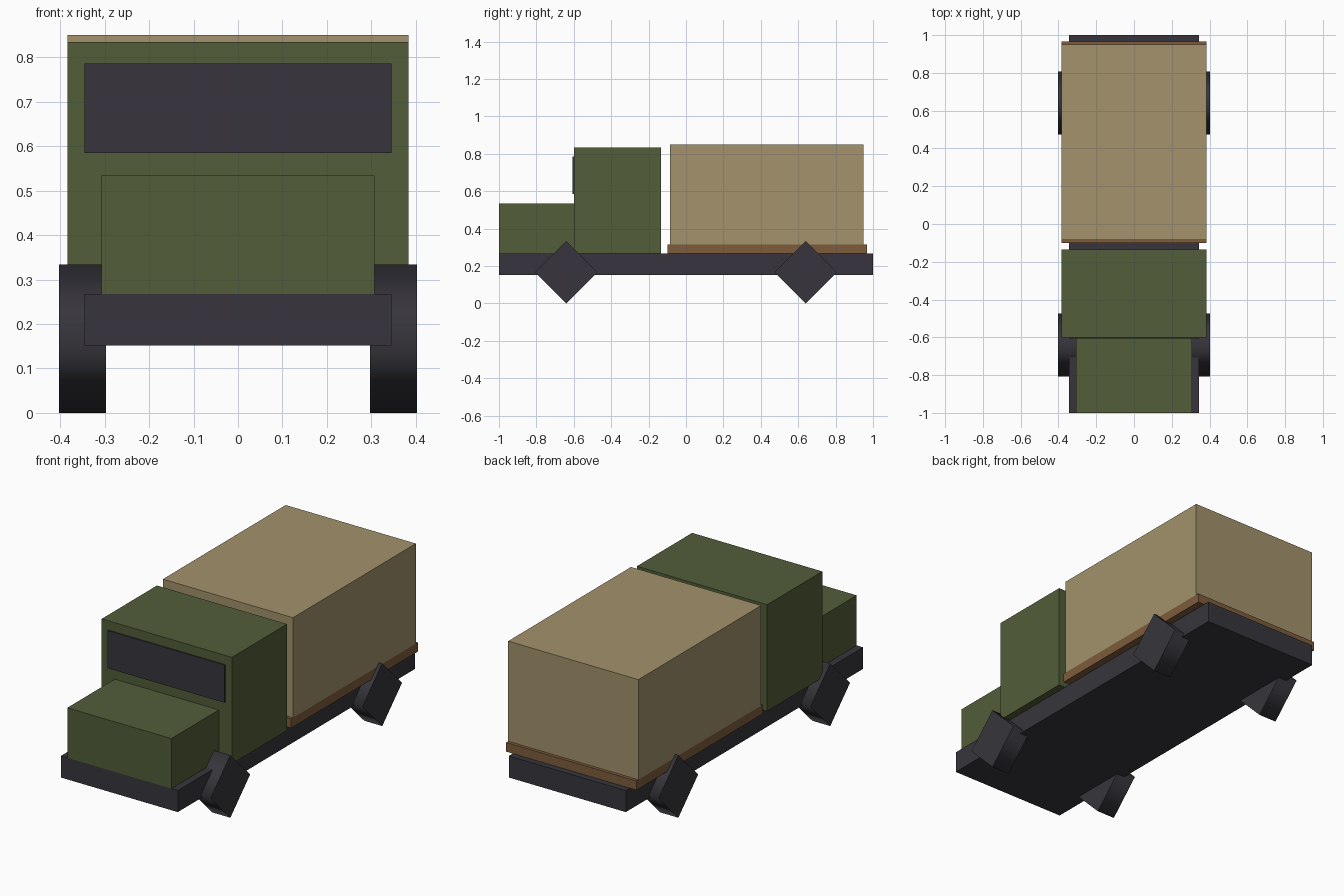
import bpy, bmesh, math
from mathutils import Matrix

cube = bpy.data.objects.get("Cube")
if cube:
    bpy.data.objects.remove(cube, do_unlink=True)


def material(name, rgb):
    mat = bpy.data.materials.new(name)
    mat.use_nodes = True
    color = (*rgb, 1.0)
    mat.diffuse_color = color
    mat.node_tree.nodes["Principled BSDF"].inputs["Base Color"].default_value = color
    return mat


green = material("olive green", (0.084, 0.109, 0.041))
dark = material("dark grey", (0.038, 0.036, 0.045))
tan = material("canvas tan", (0.366, 0.287, 0.147))
brown = material("wood brown", (0.205, 0.107, 0.045))


def add_object(name, bm, mat):
    mesh = bpy.data.meshes.new(name)
    bm.to_mesh(mesh)
    bm.free()
    mesh.materials.append(mat)
    obj = bpy.data.objects.new(name, mesh)
    bpy.context.collection.objects.link(obj)
    return obj


def box(name, half_width, y, z, mat):
    """Box centred on x = 0, spanning the y and z ranges."""
    bm = bmesh.new()
    size = Matrix.Diagonal((2 * half_width, y[1] - y[0], z[1] - z[0], 1))
    place = Matrix.Translation((0, sum(y) / 2, sum(z) / 2))
    bmesh.ops.create_cube(bm, size=1, matrix=place @ size)
    return add_object(name, bm, mat)


def wheel(name, x, y, radius=0.167, width=0.106):
    """Four-sided wheel standing on a corner, smooth tread and flat caps."""
    bm = bmesh.new()
    bmesh.ops.create_cone(bm, cap_ends=True, segments=4, radius1=radius,
                          radius2=radius, depth=width)
    # Put the corners on the axes before laying the wheel on its side
    corner = bm.verts[:][0].co
    spin = Matrix.Rotation(-math.atan2(corner.y, corner.x), 4, "Z")
    lay = Matrix.Rotation(math.pi / 2, 4, "Y")
    bm.transform(Matrix.Translation((x, y, radius)) @ lay @ spin)
    bm.normal_update()
    for face in bm.faces:
        is_cap = abs(face.normal.x) > 0.9
        face.smooth = not is_cap
        if is_cap:
            for edge in face.edges:
                edge.smooth = False
    return add_object(name, bm, dark)


# Frame and bodywork
box("chassis", 0.345, (-1.0, 1.0), (0.152, 0.267), dark)
box("hood", 0.307, (-1.0, -0.6), (0.267, 0.534), green)
box("cab", 0.384, (-0.6, -0.135), (0.267, 0.835), green)
box("windshield", 0.345, (-0.607, -0.6), (0.585, 0.786), dark)

# Load bed and canvas cover
box("cargo_bed", 0.384, (-0.1, 0.967), (0.267, 0.316), brown)
box("cargo_cover", 0.384, (-0.085, 0.95), (0.316, 0.85), tan)

# Wheels
for end, y in (("front", -0.64), ("rear", 0.64)):
    for side, sign in (("left", 1), ("right", -1)):
        wheel(f"{end}_{side}_wheel", sign * 0.35, y)
